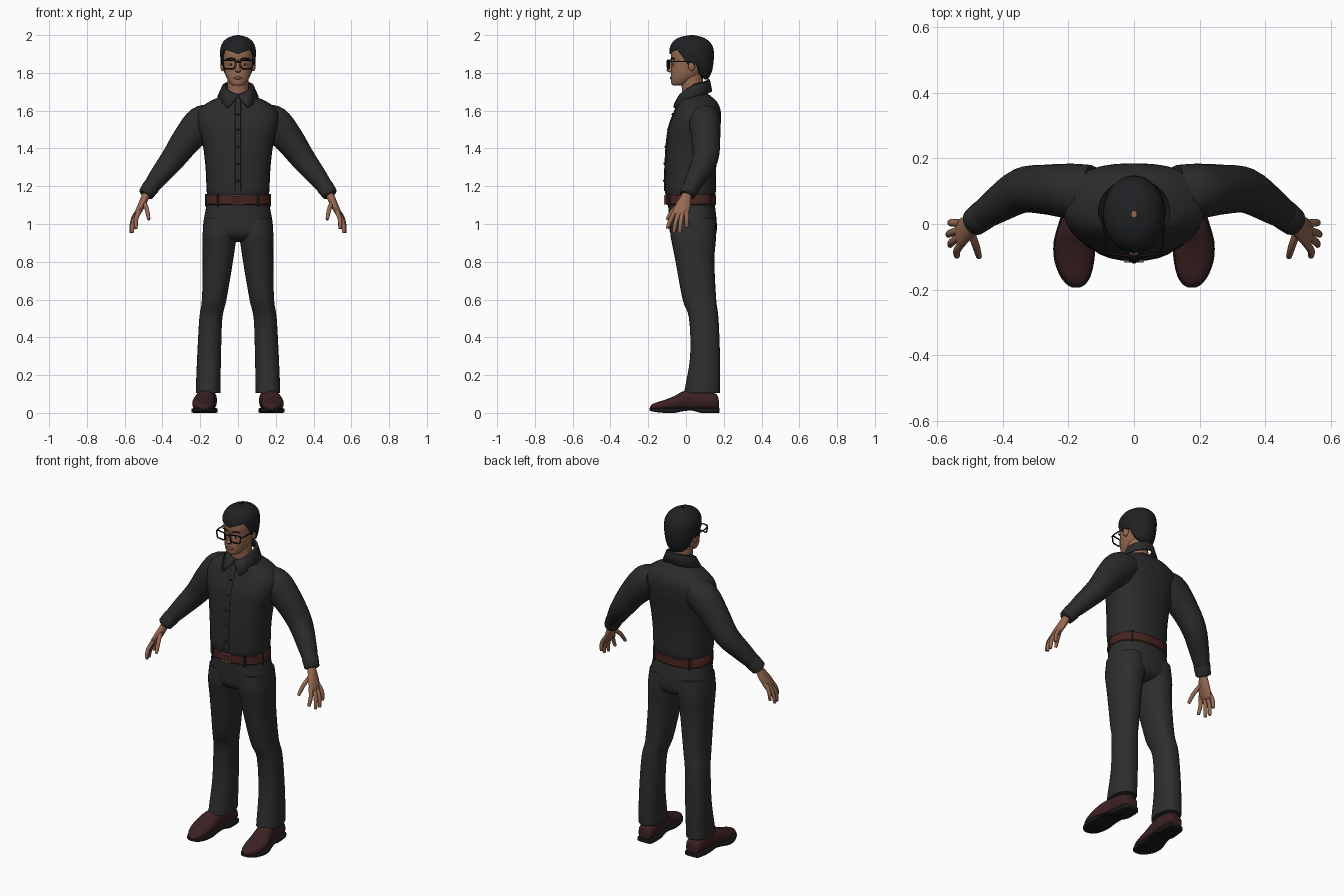
import bpy, bmesh, math
from mathutils import Vector

if "Cube" in bpy.data.objects:
    bpy.data.objects.remove(bpy.data.objects["Cube"])


def material(name, rgb):
    m = bpy.data.materials.new(name)
    m.diffuse_color = (*rgb, 1)
    m.use_nodes = True
    m.node_tree.nodes["Principled BSDF"].inputs["Base Color"].default_value = m.diffuse_color
    return m


SHIRT = material("charcoal shirt", (.024, .024, .025))
PANTS = material("charcoal trousers", (.027, .027, .028))
SKIN = material("skin", (.31, .145, .085))
HAIR = material("black hair", (.014, .015, .017))
BELT = material("dark red leather", (.065, .018, .015))
SHOE = material("oxblood leather", (.045, .015, .016))
BLACK = material("black", (.01, .01, .01))
COPPER = material("copper", (.42, .2, .12))
WHITE = material("eye white", (.5, .45, .4))
LIPS = material("lips", (.22, .085, .06))


def finish(ob, mat, mirror=False, angle=40):
    ob.data.materials.clear()
    ob.data.materials.append(mat)
    if mirror:
        ob.modifiers.new("mirror", 'MIRROR').use_clip = False
    bpy.ops.object.select_all(action='DESELECT')
    ob.select_set(True)
    bpy.context.view_layer.objects.active = ob
    bpy.ops.object.shade_smooth_by_angle(angle=math.radians(angle))
    return ob


def spline(rows, k=4):
    """Catmull-Rom through rows of numbers."""
    out = []
    for i in range(len(rows) - 1):
        p = [rows[max(0, min(len(rows) - 1, i + d))] for d in (-1, 0, 1, 2)]
        for j in range(k):
            t = j / k
            out.append([.5 * (2*b + (c-a)*t + (2*a-5*b+4*c-d)*t*t + (3*b-a-3*c+d)*t**3)
                        for a, b, c, d in zip(*p)])
    return out + [list(rows[-1])]


def lerp(table, x):
    for a, b in zip(table, table[1:]):
        if x <= b[0]:
            t = max(0, (x - a[0]) / (b[0] - a[0]))
            return [p + (q - p) * t for p, q in zip(a, b)]
    return list(table[-1])


def ring(c, u, v, ru, rv, e=2, n=28):
    pts = []
    for i in range(n):
        s, k = math.sin(math.tau * i / n), math.cos(math.tau * i / n)
        pts.append(Vector(c) + u * (ru * math.copysign(abs(s) ** (2 / e), s))
                   + v * (rv * math.copysign(abs(k) ** (2 / e), k)))
    return pts


def skin_rings(name, rings, mat, mirror=False, closed=True, caps=True, angle=40):
    bm = bmesh.new()
    vs = [[bm.verts.new(p) for p in r] for r in rings]
    n = len(vs[0])
    for a, b in zip(vs, vs[1:]):
        for i in range(n if closed else n - 1):
            j = (i + 1) % n
            bm.faces.new((a[i], a[j], b[j], b[i]))
    if caps:
        bm.faces.new(vs[0])
        bm.faces.new(vs[-1])
    bmesh.ops.recalc_face_normals(bm, faces=bm.faces)
    me = bpy.data.meshes.new(name)
    bm.to_mesh(me)
    bm.free()
    ob = bpy.data.objects.new(name, me)
    bpy.context.collection.objects.link(ob)
    return finish(ob, mat, mirror, angle)


X, Y, Z = Vector((1, 0, 0)), Vector((0, 1, 0)), Vector((0, 0, 1))


def body(name, rows, mat, e=2.2, k=4, mirror=False, n=32):
    """Rows of z, half width, front y, back y, optional centre x."""
    rings = []
    for r in spline(rows, k):
        cx = r[4] if len(r) > 4 else 0
        rings.append(ring((cx, (r[2] + r[3]) / 2, r[0]), X, Y, r[1], (r[3] - r[2]) / 2, e, n))
    return skin_rings(name, rings, mat, mirror)


def limb(name, rows, mat, k=4, n=20, mirror=True):
    """Rows of x, y, z, half width along y, half thickness."""
    s = spline(rows, k)
    rings = []
    for i, r in enumerate(s):
        t = (Vector(s[min(i + 1, len(s) - 1)][:3]) - Vector(s[max(i - 1, 0)][:3])).normalized()
        u = (Y - t * t.y).normalized()
        rings.append(ring(r[:3], u, t.cross(u), r[3], r[4], 2, n))
    return skin_rings(name, rings, mat, mirror)


def blob(name, loc, size, mat, mirror=False):
    bm = bmesh.new()
    bmesh.ops.create_uvsphere(bm, u_segments=16, v_segments=10, radius=1)
    for v in bm.verts:
        v.co = Vector(a * b + c for a, b, c in zip(v.co, size, loc))
    me = bpy.data.meshes.new(name)
    bm.to_mesh(me)
    bm.free()
    ob = bpy.data.objects.new(name, me)
    bpy.context.collection.objects.link(ob)
    return finish(ob, mat, mirror)


def tube(name, pts, r, mat, cyclic=False, mirror=False):
    cu = bpy.data.curves.new(name, 'CURVE')
    cu.dimensions, cu.bevel_depth, cu.bevel_resolution, cu.use_fill_caps = '3D', r, 2, True
    sp = cu.splines.new('POLY')
    sp.points.add(len(pts) - 1)
    for p, q in zip(sp.points, pts):
        p.co = (*q, 1)
    sp.use_cyclic_u = cyclic
    ob = bpy.data.objects.new(name, cu)
    bpy.context.collection.objects.link(ob)
    bpy.ops.object.select_all(action='DESELECT')
    ob.select_set(True)
    bpy.context.view_layer.objects.active = ob
    bpy.ops.object.convert(target='MESH')
    return finish(bpy.context.object, mat, mirror)


# Shirt: torso, placket, buttons, sleeves, cuffs
torso = [(1.14, .158, -.098, .15), (1.175, .166, -.112, .158), (1.3, .172, -.11, .16),
         (1.43, .188, -.102, .17), (1.52, .212, -.088, .183), (1.595, .212, -.06, .184),
         (1.64, .165, -.042, .168), (1.67, .105, -.03, .14), (1.69, .066, -.02, .115)]
body("shirt_torso", torso, SHIRT, 2.4)
body("placket", [(z, .016, f - .005, f + .03) for z, _, f, _ in torso[1:-1]], SHIRT, 6)
for z in (1.23, 1.32, 1.41, 1.5, 1.58):
    blob("button", (0, lerp(torso, z)[2] - .006, z), (.007, .004, .007), BLACK)
limb("sleeves", [(.13, .1, 1.56, .08, .075), (.19, .1, 1.532, .084, .094), (.268, .105, 1.45, .076, .08),
                 (.342, .102, 1.348, .069, .066), (.42, .055, 1.25, .054, .052),
                 (.47, .02, 1.185, .042, .04)], SHIRT, n=24)
limb("cuffs", [(.455, .03, 1.203, .043, .042), (.46, .027, 1.197, .047, .046),
               (.487, .006, 1.158, .043, .041), (.49, .004, 1.153, .035, .033)], SHIRT, k=1)

# Folded collar: angle, top z, bottom z, bottom radii
fold = [(4, 1.685, 1.668, .08, .085), (32, 1.695, 1.615, .105, .128), (60, 1.715, 1.65, .108, .112),
        (90, 1.738, 1.675, .105, .095), (180, 1.765, 1.705, .092, .09)]
top, mid, low = [], [], []
for d in range(4, 357, 4):
    _, zt, zb, rx, ry = lerp(fold, min(d, 360 - d))
    s, c = math.sin(math.radians(d)), math.cos(math.radians(d))
    low.append((rx * s, .045 - ry * c, zb))
    mid.append((.079 * s, .045 - .079 * c, zt - .004))
    top.append((.068 * s, .045 - .07 * c, zt))
collar = skin_rings("collar", [low, mid, top], SHIRT, closed=False, caps=False)
sol = collar.modifiers.new("thickness", 'SOLIDIFY')
sol.thickness, sol.offset = .008, 0

# Trousers
body("trouser_hips", [(1.12, .164, -.095, .15), (1.06, .174, -.093, .158), (1.0, .184, -.09, .163),
                      (.95, .178, -.083, .16), (.92, .13, -.055, .135), (.905, .05, -.01, .09)], PANTS, 2.3)
body("trouser_legs", [(1.03, .088, -.08, .155, .09), (.95, .093, -.083, .16, .094), (.9, .088, -.075, .157, .1),
                      (.8, .08, -.055, .15, .107), (.6, .065, -.018, .16, .126), (.5, .061, .016, .172, .144),
                      (.3, .063, .022, .18, .153), (.13, .065, -.006, .181, .158),
                      (.105, .064, -.01, .179, .158)], PANTS, 2.3, mirror=True)

# Belt, loops and buckle
body("belt", [(1.1, .168, -.1, .154), (1.105, .172, -.106, .159), (1.15, .17, -.106, .159),
              (1.155, .166, -.1, .154)], BELT, 2.3, k=1, n=40)
for a in (35, 80, 140):
    s, c = math.sin(math.radians(a)), math.cos(math.radians(a))
    x, y = .171 * s ** (2 / 2.3), .026 - .133 * math.copysign(abs(c) ** (2 / 2.3), c)
    tube("belt_loops", [(x, y, 1.092), (x, y, 1.16)], .006, PANTS, mirror=True)
tube("buckle", [(-.028, -.112, 1.105), (.028, -.112, 1.105), (.028, -.112, 1.15), (-.028, -.112, 1.15)],
     .005, COPPER, True)
tube("buckle_prong", [(-.028, -.114, 1.127), (.01, -.114, 1.127)], .004, COPPER)

# Shoes: y, centre x, half width, top z, sole bottom z
last = [(.174, .158, .025, .06, .002), (.16, .158, .044, .1, 0), (.08, .162, .05, .125, 0),
        (.03, .168, .05, .125, .012), (-.02, .177, .056, .112, .008), (-.06, .182, .06, .09, 0),
        (-.11, .182, .057, .07, 0), (-.155, .179, .043, .056, .004), (-.18, .177, .025, .045, .009),
        (-.19, .177, .008, .032, .013)]
rows = spline(last, 3)
skin_rings("shoes", [ring((x, y, (t + .012) / 2), X, Z, w, (t - .012) / 2, 2.3) for y, x, w, t, b in rows],
           SHOE, True)
skin_rings("soles", [ring((x, y * 1.02, (b + .026) / 2), X, Z, w + .004, (.026 - b) / 2, 6)
                     for y, x, w, t, b in rows], BLACK, True)

# Hands
limb("palms", [(.478, .012, 1.175, .026, .022), (.49, .002, 1.145, .027, .021), (.508, -.012, 1.105, .038, .02),
               (.53, -.029, 1.06, .043, .016), (.537, -.034, 1.042, .032, .009)], SKIN)
fingers = {"thumbs": ((.497, -.025, 1.115), (.482, -.067, 1.075), (.473, -.098, 1.028)),
           "index_fingers": ((.522, -.056, 1.07), (.54, -.08, 1.025), (.54, -.097, .98)),
           "middle_fingers": ((.53, -.038, 1.06), (.555, -.055, 1.01), (.56, -.064, .958)),
           "ring_fingers": ((.533, -.018, 1.06), (.56, -.028, 1.01), (.566, -.033, .958)),
           "little_fingers": ((.53, .002, 1.07), (.555, .004, 1.03), (.56, .003, .985))}
for name, (a, b, c) in fingers.items():
    tip = Vector(c) + (Vector(c) - Vector(b)) * .1
    limb(name, [(*a, .012, .012), (*b, .0115, .0115), (*c, .009, .009), (*tip, .004, .004)], SKIN, 3, 12)

# Neck and head
body("neck", [(1.64, .062, -.022, .1), (1.7, .058, -.02, .095), (1.74, .056, -.025, .09),
              (1.8, .058, -.03, .09)], SKIN, 2)
body("head", [(1.733, .026, -.068, -.02), (1.742, .04, -.077, .005), (1.765, .056, -.08, .045),
              (1.79, .067, -.08, .08), (1.82, .073, -.079, .105), (1.86, .078, -.077, .12),
              (1.9, .081, -.08, .125), (1.935, .077, -.07, .12), (1.965, .055, -.04, .09),
              (1.98, .02, .01, .05)], SKIN, 2.25)
body("nose", [(1.87, .006, -.083, -.06), (1.845, .008, -.089, -.06), (1.822, .012, -.1, -.06),
              (1.812, .016, -.103, -.06), (1.803, .012, -.09, -.06)], SKIN, 2, n=16)
blob("lips", (0, -.075, 1.773), (.024, .011, .008), LIPS)
blob("ears", (.083, .03, 1.838), (.011, .018, .029), SKIN, True)
blob("eyes", (.036, -.063, 1.845), (.014, .011, .006), WHITE, True)
blob("irises", (.036, -.07, 1.845), (.006, .006, .0055), BLACK, True)
tube("eyebrows", [(.014, -.08, 1.872), (.035, -.075, 1.878), (.058, -.062, 1.874)], .004, HAIR, mirror=True)

# Hair cap whose lower edge follows the hairline by angle
hairline = [(0, 1.9), (22, 1.912), (48, 1.925), (66, 1.885), (80, 1.84), (92, 1.84), (104, 1.855),
            (116, 1.8), (140, 1.772), (180, 1.766)]
shape = spline([(1.76, .066, -.08, .112), (1.8, .081, -.082, .135), (1.85, .09, -.086, .145),
                (1.9, .095, -.088, .148), (1.94, .091, -.084, .142), (1.97, .074, -.064, .12),
                (1.99, .045, -.03, .085), (2.0, .008, .02, .04)], 4)
rings = []
for k in range(-1, 17):
    pts = []
    for i in range(60):
        a = i * 6
        zb = lerp(hairline, min(a, 360 - a))[1]
        z, w, f, b = lerp(shape, zb + (2 - zb) * math.sin(max(k, 0) / 16 * math.pi / 2))
        g = .82 if k < 0 else 1
        s, c = math.sin(math.radians(a)), math.cos(math.radians(a))
        pts.append((w * g * s, (f + b) / 2 - g * (b - f) / 2 * c, z))
    rings.append(pts)
skin_rings("hair", rings, HAIR, caps=False, angle=60)

# Glasses
tube("glasses_frames", [(.016, -.098, 1.866), (.074, -.09, 1.868), (.08, -.088, 1.862), (.076, -.089, 1.83),
                        (.068, -.091, 1.823), (.026, -.097, 1.823), (.016, -.098, 1.832)],
     .0042, BLACK, True, True)
tube("glasses_bridge", [(-.016, -.098, 1.857), (0, -.1, 1.86), (.016, -.098, 1.857)], .004, BLACK)
tube("glasses_arms", [(.08, -.088, 1.86), (.088, -.06, 1.86), (.09, .025, 1.86), (.088, .045, 1.845)],
     .0035, BLACK, mirror=True)
